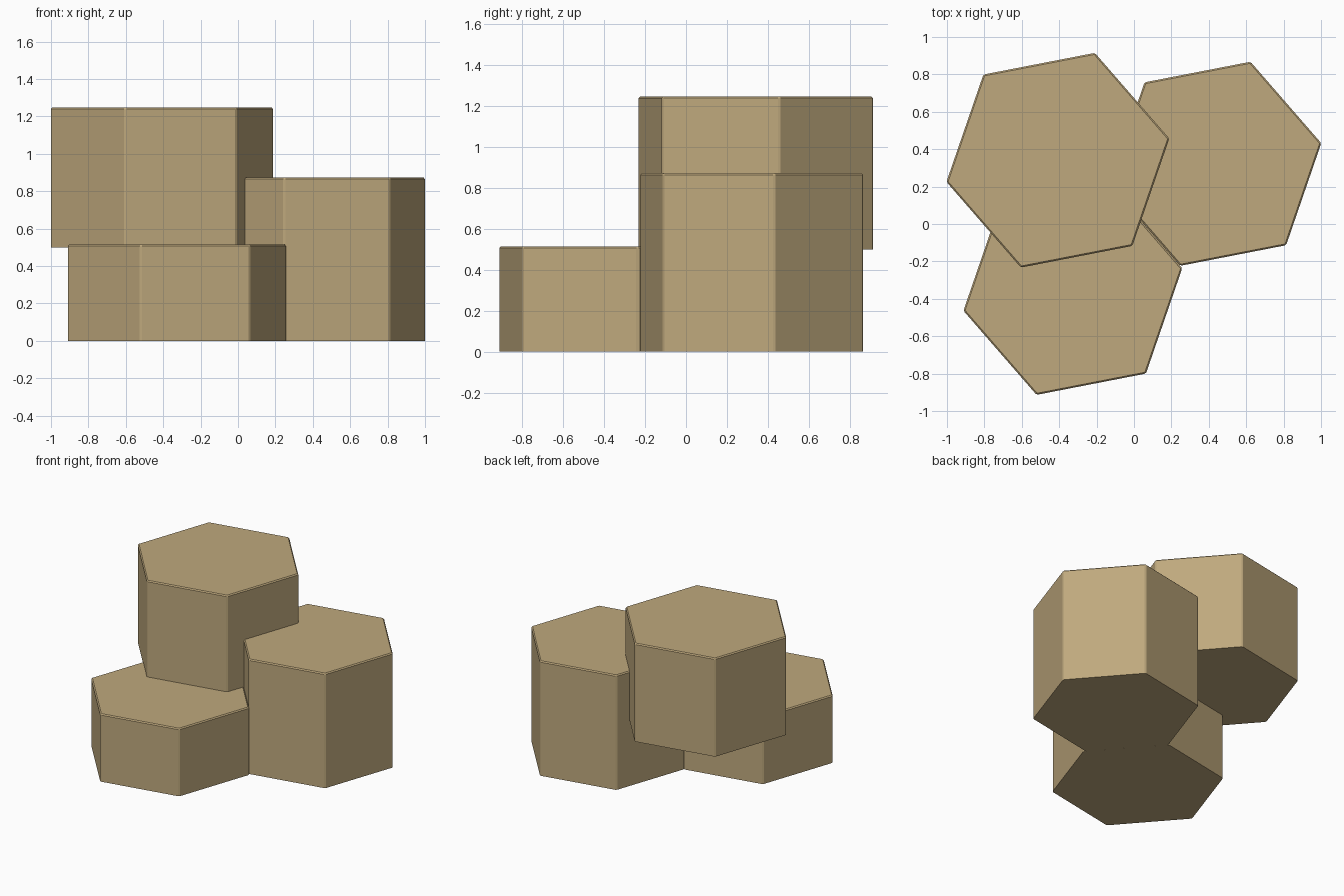
import bpy, bmesh, math

if "Cube" in bpy.data.objects:
    bpy.data.objects.remove(bpy.data.objects["Cube"])

# Single stone colour
stone = bpy.data.materials.new("tan_stone")
stone.diffuse_color = (0.52, 0.395, 0.205, 1)
stone.use_nodes = True
stone.node_tree.nodes["Principled BSDF"].inputs["Base Color"].default_value = stone.diffuse_color

TURN = math.radians(11)  # all columns share one rotation
BEVEL = 0.008


def hex_column(name, x, y, radius, z0, z1):
    """Hexagonal column with slightly worn top and side edges."""
    bm = bmesh.new()
    ring = [bm.verts.new((x + radius * math.cos(TURN + k * math.pi / 3),
                          y + radius * math.sin(TURN + k * math.pi / 3), z0))
            for k in range(6)]
    base = bm.faces.new(ring)
    top = bmesh.ops.extrude_face_region(bm, geom=[base], use_keep_orig=True)
    for v in top["geom"]:
        if isinstance(v, bmesh.types.BMVert):
            v.co.z = z1
    bmesh.ops.recalc_face_normals(bm, faces=bm.faces)
    # Chamfer everything except the bottom rim
    edges = [e for e in bm.edges if max(v.co.z for v in e.verts) > z0 + 0.01]
    bmesh.ops.bevel(bm, geom=edges, offset=BEVEL, segments=1,
                    profile=0.5, affect='EDGES')
    bmesh.ops.recalc_face_normals(bm, faces=bm.faces)
    mesh = bpy.data.meshes.new(name)
    bm.to_mesh(mesh)
    bm.free()
    mesh.materials.append(stone)
    obj = bpy.data.objects.new(name, mesh)
    bpy.context.collection.objects.link(obj)
    return obj


# Low front column, middle right column, raised back column
hex_column("low_column", -0.327, -0.350, 0.596, 0.0, 0.515)
hex_column("middle_column", 0.435, 0.322, 0.577, 0.0, 0.873)
hex_column("raised_column", -0.407, 0.341, 0.607, 0.5, 1.248)
